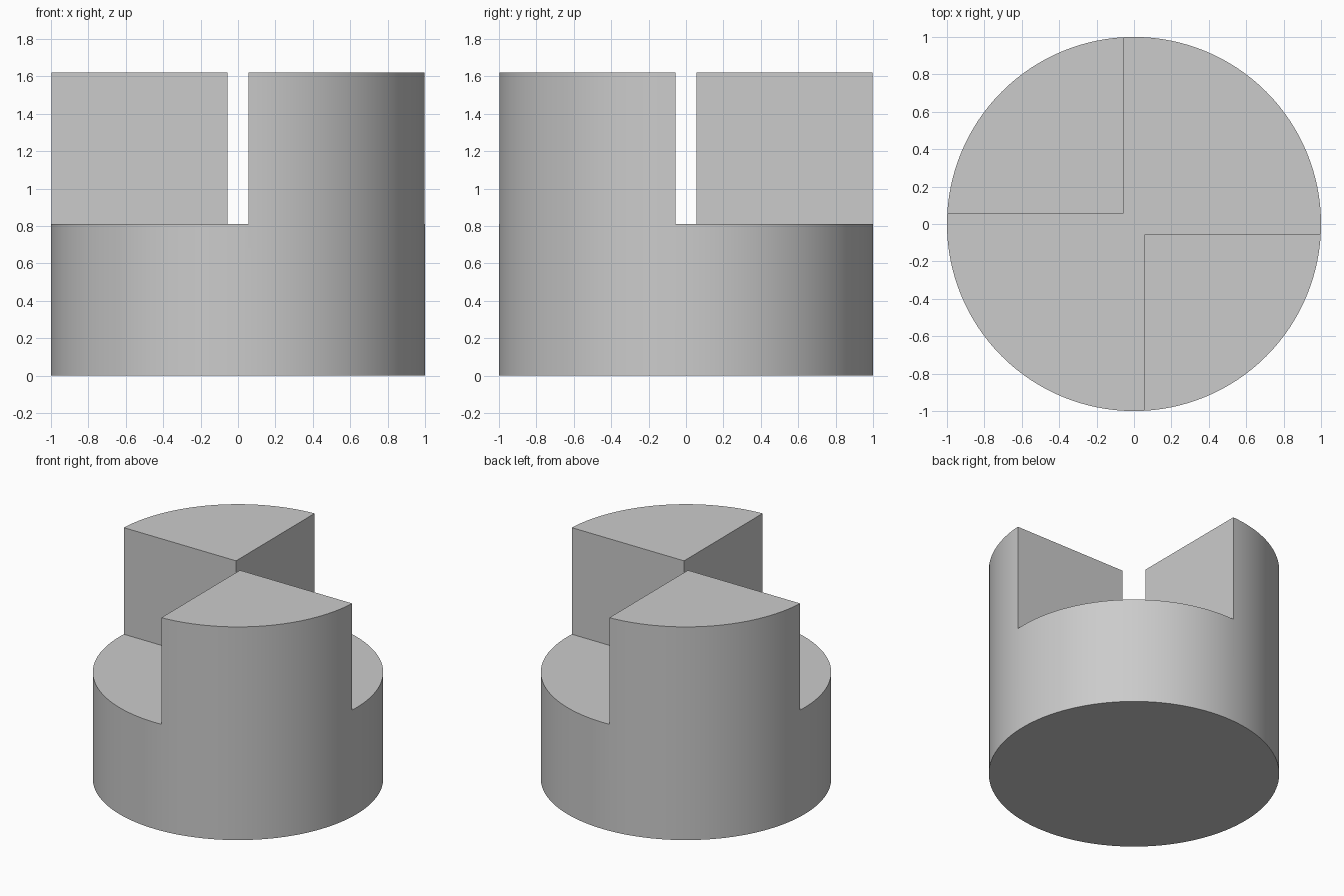
import bpy
import math

RADIUS, HEIGHT, STEP, GAP = 1.0, 1.62, 0.81, 0.055

if "Cube" in bpy.data.objects:
    bpy.data.objects.remove(bpy.data.objects["Cube"], do_unlink=True)

# Single grey material
grey = bpy.data.materials.new("light grey")
grey.use_nodes = True
colour = (0.6, 0.6, 0.6, 1)
grey.diffuse_color = colour
grey.node_tree.nodes["Principled BSDF"].inputs["Base Color"].default_value = colour

# Solid round body
bpy.ops.mesh.primitive_cylinder_add(vertices=128, radius=RADIUS, depth=HEIGHT,
                                    location=(0, 0, HEIGHT / 2))
body = bpy.context.object
body.name = "coupling_body"
body.data.materials.append(grey)


def cut_quadrant(sign):
    """Cut a quadrant, slightly past the axis, from the upper half."""
    size = 2.0
    centre = sign * (size / 2 - GAP)
    bpy.ops.mesh.primitive_cube_add(size=size, location=(centre, centre, STEP + size / 2))
    cutter = bpy.context.object
    cutter.name = "quadrant_cutter"
    cutter.hide_render = True
    cutter.data.materials.append(grey)
    bpy.context.view_layer.objects.active = body
    mod = body.modifiers.new("quadrant_cut", "BOOLEAN")
    mod.operation = "DIFFERENCE"
    mod.solver = "EXACT"
    mod.object = cutter
    bpy.ops.object.modifier_apply(modifier=mod.name)
    bpy.data.objects.remove(cutter, do_unlink=True)


# Two opposite cuts leave two opposite wedge-shaped jaws
for side in (1, -1):
    cut_quadrant(side)

# Smooth wall with sharp rims
bpy.ops.object.select_all(action="DESELECT")
body.select_set(True)
bpy.context.view_layer.objects.active = body
bpy.ops.object.shade_smooth_by_angle(angle=math.radians(30))
